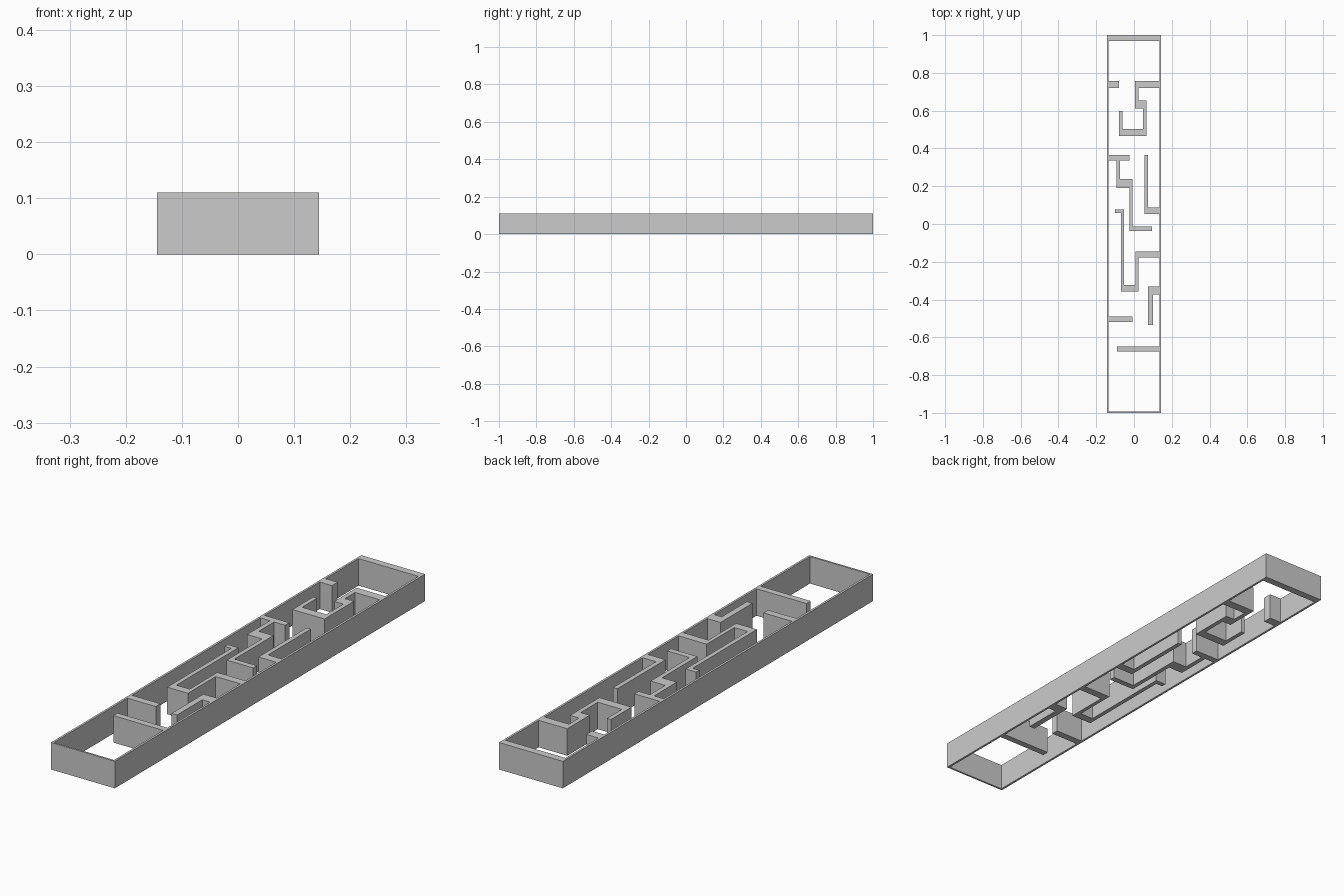
import bpy, bmesh

if "Cube" in bpy.data.objects:
    bpy.data.objects.remove(bpy.data.objects["Cube"])

H = 0.11             # wall height
X, Y = 0.144, 1.0    # outer half sizes
XI = 0.135           # inner half width


def walls(name, rects):
    """Merge overlapping plan rectangles (x0, x1, y0, y1) and extrude them to one solid."""
    xs = sorted({v for r in rects for v in r[:2]})
    ys = sorted({v for r in rects for v in r[2:]})
    bm = bmesh.new()
    for x0, x1 in zip(xs, xs[1:]):
        for y0, y1 in zip(ys, ys[1:]):
            cx, cy = (x0 + x1) / 2, (y0 + y1) / 2
            if any(a < cx < b and c < cy < d for a, b, c, d in rects):
                bm.faces.new([bm.verts.new((x, y, 0)) for x, y in
                              ((x0, y0), (x1, y0), (x1, y1), (x0, y1))])
    bmesh.ops.remove_doubles(bm, verts=bm.verts[:], dist=1e-5)
    ext = bmesh.ops.extrude_face_region(bm, geom=bm.faces[:], use_keep_orig=True)
    top = [g for g in ext["geom"] if isinstance(g, bmesh.types.BMVert)]
    bmesh.ops.translate(bm, verts=top, vec=(0, 0, H))
    bmesh.ops.recalc_face_normals(bm, faces=bm.faces[:])
    bmesh.ops.dissolve_limit(bm, angle_limit=0.01, verts=bm.verts[:], edges=bm.edges[:])
    me = bpy.data.meshes.new(name)
    bm.to_mesh(me)
    bm.free()
    ob = bpy.data.objects.new(name, me)
    bpy.context.collection.objects.link(ob)
    return ob


# Outer frame, thicker at the back end
walls("outer_frame", [(-X, -XI, -Y, Y), (XI, X, -Y, Y),
                      (-X, X, -Y, -0.992), (-X, X, 0.97, Y)])

# Inner partitions, from back to front
walls("back_left_stub", [(-XI, -0.08, 0.72, 0.757)])
walls("back_hook_partition", [
    (0.006, XI, 0.72, 0.757), (0.006, 0.024, 0.612, 0.757),
    (0.006, 0.065, 0.612, 0.655), (0.047, 0.065, 0.465, 0.655),
    (-0.08, 0.065, 0.465, 0.502), (-0.08, -0.062, 0.465, 0.598)])
walls("left_stepped_partition", [
    (-XI, -0.023, 0.337, 0.364), (-0.092, -0.073, 0.19, 0.364),
    (-0.092, -0.007, 0.19, 0.238), (-0.025, -0.007, -0.037, 0.238),
    (-0.025, 0.094, -0.037, -0.013)])
walls("right_l_partition", [(0.055, 0.074, 0.053, 0.364), (0.055, XI, 0.053, 0.088)])
walls("middle_u_partition", [
    (-0.1, -0.052, 0.057, 0.077), (-0.07, -0.052, -0.357, 0.077),
    (-0.07, 0.024, -0.357, -0.323), (0.008, 0.024, -0.357, -0.145),
    (0.008, XI, -0.178, -0.145)])
walls("front_right_l_partition", [(0.075, XI, -0.373, -0.33), (0.075, 0.1, -0.535, -0.33)])
walls("front_left_partition", [(-XI, -0.007, -0.52, -0.49)])
walls("front_right_partition", [(-0.09, XI, -0.675, -0.648)])
